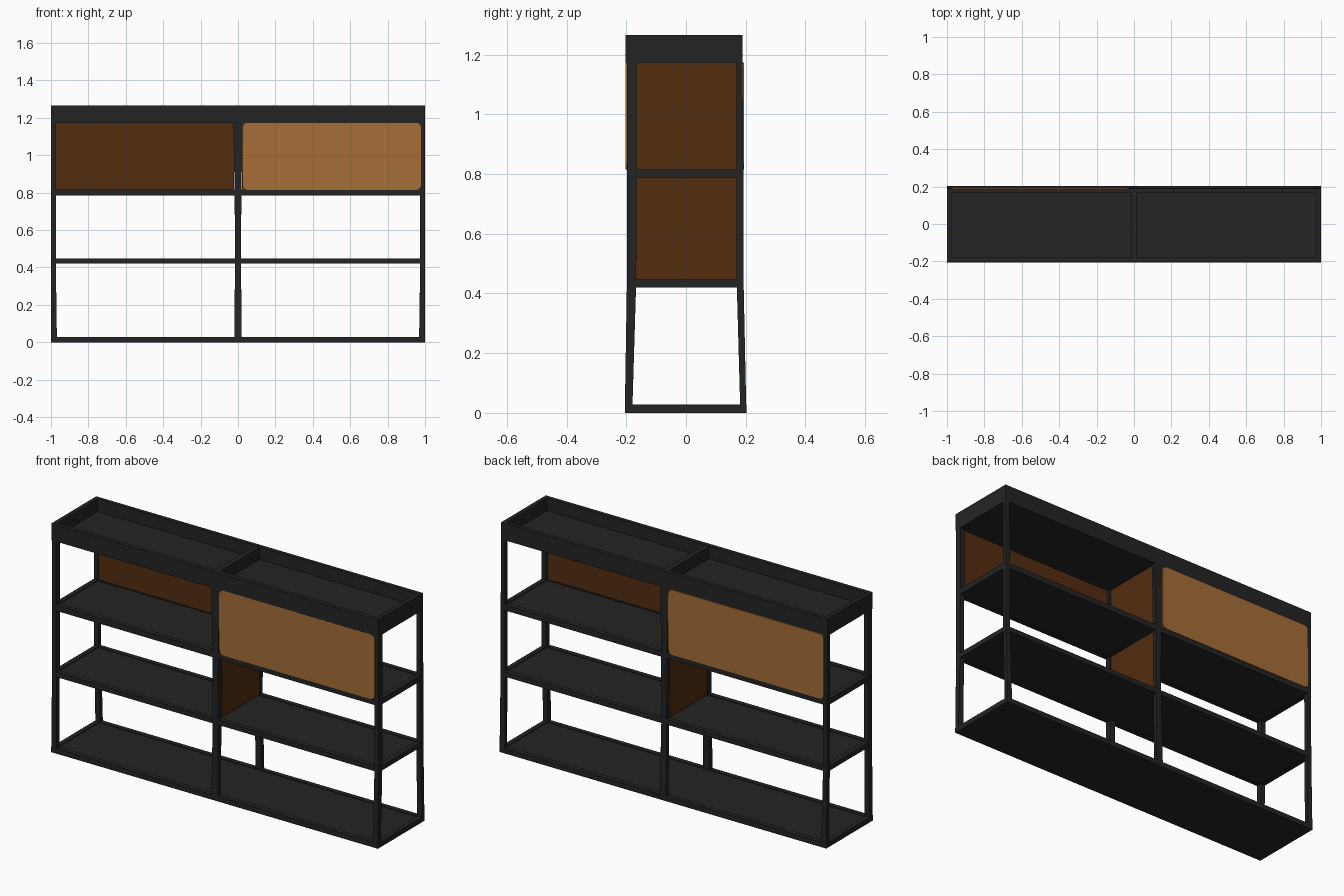
import bpy, bmesh, math

if "Cube" in bpy.data.objects:
    bpy.data.objects.remove(bpy.data.objects["Cube"])


def material(name, rgb):
    m = bpy.data.materials.new(name)
    m.diffuse_color = (*rgb, 1)
    m.use_nodes = True
    m.node_tree.nodes["Principled BSDF"].inputs["Base Color"].default_value = m.diffuse_color
    return m


FRAME = material("black_metal", (0.0176, 0.0176, 0.0176))
LIGHT = material("light_wood", (0.376, 0.156, 0.038))
DARK = material("dark_wood", (0.084, 0.026, 0.0052))


def finish(name, bm, mat):
    bmesh.ops.recalc_face_normals(bm, faces=bm.faces)
    me = bpy.data.meshes.new(name)
    bm.to_mesh(me)
    bm.free()
    me.materials.append(mat)
    ob = bpy.data.objects.new(name, me)
    bpy.context.collection.objects.link(ob)
    return ob


def loft(name, sections, mat=FRAME):
    """Rectangular sections (z, x0, x1, y0, y1) joined from bottom to top."""
    bm = bmesh.new()
    rings = [[bm.verts.new(p) for p in ((x0, y0, z), (x1, y0, z), (x1, y1, z), (x0, y1, z))]
             for z, x0, x1, y0, y1 in sections]
    for a, b in zip(rings, rings[1:]):
        for i in range(4):
            j = (i + 1) % 4
            bm.faces.new((a[i], a[j], b[j], b[i]))
    bm.faces.new(rings[0])
    bm.faces.new(rings[-1])
    return finish(name, bm, mat)


def box(name, x0, x1, y0, y1, z0, z1, mat=FRAME):
    return loft(name, [(z0, x0, x1, y0, y1), (z1, x0, x1, y0, y1)], mat)


def panel(name, u0, u1, z0, z1, d0, d1, r, mat, axis="y"):
    """Upright plate with rounded corners, d0..d1 thick along the given axis."""
    bm = bmesh.new()
    pts = []
    corners = ((u1 - r, z1 - r), (u0 + r, z1 - r), (u0 + r, z0 + r), (u1 - r, z0 + r))
    for k, (cu, cz) in enumerate(corners):
        for s in range(5):
            a = math.pi / 2 * (k + s / 4)
            pts.append((cu + r * math.cos(a), cz + r * math.sin(a)))
    put = (lambda u, z, d: (u, d, z)) if axis == "y" else (lambda u, z, d: (d, u, z))
    face = bm.faces.new([bm.verts.new(put(u, z, d0)) for u, z in pts])
    out = bmesh.ops.extrude_face_region(bm, geom=[face])
    verts = [g for g in out["geom"] if isinstance(g, bmesh.types.BMVert)]
    bmesh.ops.translate(bm, verts=verts, vec=put(0, 0, d1 - d0))
    return finish(name, bm, mat)


# Posts: slightly splayed below the middle shelf
front_prof = [(0, -0.205, -0.180), (0.43, -0.198, -0.167), (0.80, -0.198, -0.165), (1.18, -0.198, -0.165)]
back_prof = [(0, 0.182, 0.202), (0.43, 0.170, 0.193), (0.80, 0.169, 0.192), (1.18, 0.169, 0.189)]
end_inner = [0.968, 0.974, 0.974, 0.974]
mid_half = [0.020, 0.016, 0.018, 0.025]
for side, prof in (("front", front_prof), ("back", back_prof)):
    loft(f"{side}_right_post", [(z, xi, 1.0, a, b) for (z, a, b), xi in zip(prof, end_inner)])
    loft(f"{side}_left_post", [(z, -1.0, -xi, a, b) for (z, a, b), xi in zip(prof, end_inner)])
    loft(f"{side}_centre_post", [(z, -h, h, a, b) for (z, a, b), h in zip(prof, mid_half)])

# Shelves: rail frame with a slightly sunken board
shelves = [("bottom", 0.0, 0.028, -0.205, 0.202, 0.0),
           ("middle", 0.420, 0.447, -0.198, 0.193, 0.003),
           ("upper", 0.786, 0.817, -0.198, 0.192, 0.003)]
for name, z0, z1, y0, y1, lift in shelves:
    box(f"{name}_shelf_board", -0.98, 0.98, y0 + 0.01, y1 - 0.01, z0 + lift, z1 - 0.004)
    box(f"{name}_front_rail", -1, 1, y0, y0 + 0.026, z0, z1)
    box(f"{name}_back_rail", -1, 1, y1 - 0.026, y1, z0, z1)
    for side, x0, x1 in (("left", -1, -0.974), ("right", 0.974, 1)):
        box(f"{name}_{side}_rail", x0, x1, y0, y1, z0, z1)

# Top tray: floor, deep rim and a centre rib
Z0, Z1 = 1.172, 1.265
box("tray_floor", -0.98, 0.98, -0.19, 0.18, Z0 + 0.003, 1.195)
box("tray_front_rim", -1, 1, -0.203, -0.180, Z0, Z1)
box("tray_back_rim", -1, 1, 0.168, 0.189, Z0, Z1)
box("tray_left_rim", -1, -0.977, -0.203, 0.189, Z0, Z1)
box("tray_right_rim", 0.977, 1, -0.203, 0.189, Z0, Z1)
box("tray_rib", -0.014, 0.014, -0.19, 0.18, Z0 + 0.003, Z1 - 0.003)

# Wooden dividers in the centre, between front and back posts
for name, z0, z1 in (("middle", 0.445, 0.790), ("upper", 0.814, 1.175)):
    panel(f"{name}_divider", -0.169, 0.173, z0, z1, -0.012, 0.012, 0.008, DARK, "x")

# Wood panels: front of the right bay, back of the left bay (light outside, dark inside)
panel("front_panel_face", 0.027, 0.978, 0.815, 1.174, -0.203, -0.195, 0.025, LIGHT)
panel("front_panel_lining", 0.022, 0.977, 0.812, 1.175, -0.195, -0.180, 0.010, DARK)
panel("back_panel_face", -0.978, -0.027, 0.815, 1.174, 0.188, 0.195, 0.025, LIGHT)
panel("back_panel_lining", -0.977, -0.022, 0.812, 1.175, 0.172, 0.188, 0.010, DARK)
